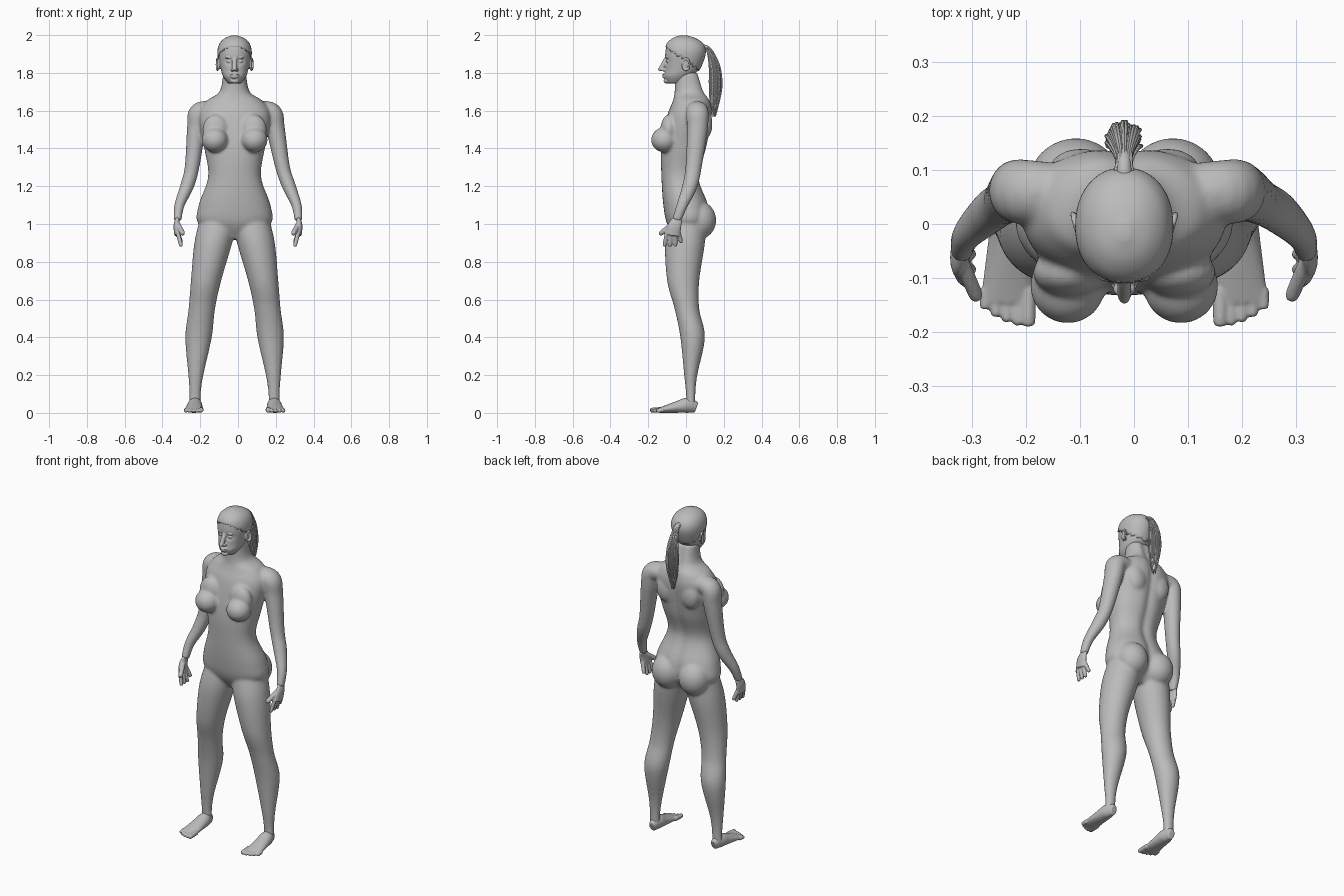
import bpy, bmesh, math, random
from mathutils import Vector, Matrix

default_cube = bpy.data.objects.get("Cube")
if default_cube:
    bpy.data.objects.remove(default_cube)

random.seed(4)
MIDDLE = -.018  # the trunk stands slightly off the middle of the arm span
SIDES = (-1, 1)
X_AXIS, Y_AXIS = Vector((1, 0, 0)), Vector((0, 1, 0))

SHADE = (.5, .5, .5, 1)
grey = bpy.data.materials.new("plain_grey")
grey.use_nodes = True
grey.diffuse_color = SHADE
grey.node_tree.nodes["Principled BSDF"].inputs["Base Color"].default_value = SHADE


def spline(points, steps=6):
    """Catmull-Rom curve through tuples of any length."""
    curve = []
    last = len(points) - 1
    for i in range(last):
        before, start, end, after = (points[min(max(j, 0), last)] for j in range(i - 1, i + 3))
        for step in range(steps):
            t = step / steps
            curve.append([p + t / 2 * (q - o + t * (2 * o - 5 * p + 4 * q - r + t * (3 * (p - q) + r - o)))
                          for o, p, q, r in zip(before, start, end, after)])
    return curve + [list(points[last])]


def skin(bm, rings):
    """Join rings of points into a closed surface."""
    rows = [[bm.verts.new(point) for point in ring] for ring in rings]
    for low, high in zip(rows, rows[1:]):
        for i in range(len(low)):
            bm.faces.new((low[i - 1], low[i], high[i], high[i - 1]))
    bm.faces.new(rows[0][::-1])
    bm.faces.new(rows[-1])


def circle(count):
    return [(math.cos(math.tau * i / count), math.sin(math.tau * i / count)) for i in range(count)]


def loft(bm, sections, power=1, groove=0):
    """Level sections: height, centre x, front y, back y, half width."""
    rings = []
    for z, centre, front, back, half in spline(sections):
        ring = []
        for c, s in circle(48):
            x = half * math.copysign(abs(c) ** power, c)
            y = (front + back) / 2 + (back - front) / 2 * math.copysign(abs(s) ** power, s)
            if s > 0:
                y -= groove * math.exp(-(x / .025) ** 2)
            ring.append((centre + x, y, z))
        rings.append(ring)
    skin(bm, rings)


def tube(bm, path, axis=X_AXIS, flat=1, sides=16):
    """Path of x, y, z and radius; flat scales the radius square to the axis."""
    points = spline(path)
    rings = []
    for i, (x, y, z, radius, *own_flat) in enumerate(points):
        ahead, behind = points[min(i + 1, len(points) - 1)], points[max(i - 1, 0)]
        along = (Vector(ahead[:3]) - Vector(behind[:3])).normalized()
        wide = (axis - along * along.dot(axis)).normalized()
        deep = along.cross(wide) * (own_flat[0] if own_flat else flat)
        rings.append([Vector((x, y, z)) + radius * (wide * c + deep * s) for c, s in circle(sides)])
    skin(bm, rings)


def taper(bm, start, end, radius):
    """Rounded, narrowing rod for fingers, toes and the nose."""
    start, end = Vector(start), Vector(end)
    tube(bm, [(*start.lerp(end, t), radius * size) for t, size in ((0, 1), (.5, 1), (.9, .9), (1, .5))])


def ball(bm, centre, radii):
    x, y, z = centre
    placed = Matrix.Translation((MIDDLE + x, y, z)) @ Matrix.Diagonal((*radii, 1))
    bmesh.ops.create_uvsphere(bm, u_segments=24, v_segments=16, radius=1, matrix=placed)


def ball_pair(bm, centre, radii):
    x, y, z = centre
    for side in SIDES:
        ball(bm, (side * x, y, z), radii)


def finish(bm, name, voxel=None, blend=0):
    """Make the object; a voxel size fuses its overlapping volumes."""
    bmesh.ops.recalc_face_normals(bm, faces=bm.faces)
    for face in bm.faces:
        face.smooth = True
    mesh = bpy.data.meshes.new(name)
    bm.to_mesh(mesh)
    bm.free()
    mesh.materials.append(grey)
    part = bpy.data.objects.new(name, mesh)
    bpy.context.collection.objects.link(part)
    if voxel:
        merge = part.modifiers.new("merge", 'REMESH')
        merge.mode, merge.voxel_size, merge.use_smooth_shade = 'VOXEL', voxel, True
        soften = part.modifiers.new("soften", 'SMOOTH')
        soften.factor, soften.iterations = .5, blend
    return part


# Body: trunk, legs and arms fused together
bm = bmesh.new()
trunk = [(.92, -.05, .06, .05), (1, -.1, .12, .19), (1.1, -.12, .12, .19), (1.25, -.13, .07, .14),
         (1.4, -.13, .11, .16), (1.57, -.1, .14, .19), (1.65, -.07, .13, .15), (1.7, -.06, .1, .08),
         (1.8, -.06, .07, .06)]
loft(bm, [(z, MIDDLE, front, back, half) for z, front, back, half in trunk], power=.9, groove=.014)

leg = [(1.06, -.08, .11, .1), (.9, -.11, .1, .1), (.7, -.1, .07, .08), (.55, -.06, .07, .07),
       (.4, -.03, .1, .07), (.2, -.01, .06, .04), (.1, 0, .05, .03), (.02, 0, .05, .03)]
arm = [(.1, .06, 1.6, .05), (.19, .06, 1.59, .06), (.21, .06, 1.5, .055), (.24, .04, 1.3, .043),
       (.27, .02, 1.2, .04), (.31, -.02, 1.1, .03), (.32, -.05, 1.02, .024)]
for side in SIDES:
    loft(bm, [(z, MIDDLE + side * (.21 - .12 * z * z), front, back, half) for z, front, back, half in leg])
    tube(bm, [(side * x + MIDDLE * 2 * max(0, z - 1.2), y, z, radius) for x, y, z, radius in arm],
         axis=Y_AXIS, flat=.9, sides=28)
ball_pair(bm, centre=(.09, .07, 1.02), radii=(.09, .09, .1))      # buttocks
ball_pair(bm, centre=(.105, -.115, 1.445), radii=(.07, .07, .066))  # breasts
ball_pair(bm, centre=(.1, -.09, 1.5), radii=(.07, .045, .08))
ball_pair(bm, centre=(.08, .1, 1.53), radii=(.06, .04, .08))      # shoulder blades
ball_pair(bm, centre=(.17, -.04, .56), radii=(.035, .02, .04))    # knee caps
finish(bm, "body", voxel=.0075, blend=9)

# Hands: flat palm, four fanned fingers and a thumb
bm = bmesh.new()
palm = [(.32, -.04, 1.03, .025), (.325, -.06, .99, .036), (.32, -.07, .94, .038)]
for side in SIDES:
    tube(bm, [(side * x, y, z, radius) for x, y, z, radius in palm], axis=Y_AXIS, flat=.45)
    for finger in range(4):
        y = -.1 + .02 * finger
        fan = .01 * (finger - 1.5)
        tip = .9 if finger == 3 else .88
        taper(bm, (side * .32, y, .96), (side * .3, y + fan, tip), .011)
    taper(bm, (side * .32, -.07, 1), (side * .29, -.14, .945), .014)
finish(bm, "hands", voxel=.004, blend=3)

# Feet: a wedge that widens and lowers towards the toes
bm = bmesh.new()
for side in SIDES:
    wedge = []
    for step in range(8):
        t = step / 7
        heel = min(1, .55 + 2 * t)
        width, height = heel * (.034 + .016 * t), heel * (.05 - .037 * t)
        wedge.append((MIDDLE + side * (.207 + .01 * t), .055 - .2 * t, height, width, height / width))
    tube(bm, wedge, sides=28)
    for toe in range(5):
        x = MIDDLE + side * (.178 + .02 * toe)
        radius = .011 if toe else .014
        taper(bm, (x, -.12, radius + .004), (x, -.19 + .002 * toe * toe, radius), radius)
finish(bm, "feet", voxel=.004, blend=3)

# Head with its face
skull = [(1.745, -.1, 0, .035), (1.78, -.115, .03, .06), (1.82, -.11, .07, .073), (1.9, -.11, .1, .087),
         (1.95, -.1, .09, .078), (1.98, -.07, .05, .05), (1.995, -.03, 0, .01)]
skull = [(z, MIDDLE, front, back, half) for z, front, back, half in skull]
bm = bmesh.new()
loft(bm, skull, power=.93)
for vert in bm.verts:
    if vert.co.y < 0:  # hollow the eye sockets
        across = (abs(vert.co.x - MIDDLE) - .03) / .02
        up = (vert.co.z - 1.862) / .015
        vert.co.y += .014 * math.exp(-across ** 2 - up ** 2)
taper(bm, (MIDDLE, -.132, 1.822), (MIDDLE, -.1, 1.88), .013)      # nose
ball(bm, centre=(0, -.136, 1.82), radii=(.011, .012, .01))
ball_pair(bm, centre=(.012, -.12, 1.816), radii=(.009, .012, .008))
ball(bm, centre=(0, -.114, 1.79), radii=(.026, .012, .006))       # lips
ball(bm, centre=(0, -.113, 1.778), radii=(.022, .012, .006))
ball(bm, centre=(0, -.105, 1.757), radii=(.022, .014, .013))      # chin
ball_pair(bm, centre=(.03, -.092, 1.861), radii=(.015, .012, .009))  # eyes
ball_pair(bm, centre=(.03, -.099, 1.88), radii=(.02, .009, .005))  # brows
ball_pair(bm, centre=(.08, 0, 1.845), radii=(.01, .014, .025))    # ears
for side in SIDES:
    rim = [(MIDDLE + side * (.09 + .005 * c), .018 * c, 1.845 + .03 * s, .006) for c, s in circle(10)]
    tube(bm, rim + rim[:1], sides=10)
finish(bm, "head", voxel=.0035, blend=3)

# Hair drawn back over the skull, cut along a sloping hairline
bm = bmesh.new()
loft(bm, skull, power=.93)
centres = [(face, face.calc_center_median()) for face in bm.faces]
bare = [face for face, centre in centres if centre.z < 1.862 - .7 * centre.y]
bmesh.ops.delete(bm, geom=bare, context='FACES')
shell = finish(bm, "hair_cap").modifiers.new("thickness", 'SOLIDIFY')
shell.thickness, shell.offset = .004, 1

# Ponytail: a core with thin strands laid round it
bm = bmesh.new()
tail = [(.08, 1.935, .02), (.12, 1.925, .015), (.15, 1.84, .028), (.157, 1.74, .034), (.152, 1.65, .025),
        (.15, 1.59, .008)]
tube(bm, [(MIDDLE, y, z, radius * .85) for y, z, radius in tail])
for c, s in circle(34):
    reach, slip = random.uniform(.75, 1), random.uniform(-.025, .02)
    strand = [(MIDDLE + radius * reach * c, y + radius * reach * s, z, .001 + .1 * radius)
              for y, z, radius in tail]
    x, y, z, thickness = strand.pop()
    tube(bm, strand + [(x, y, z + slip, thickness)], sides=6)
finish(bm, "ponytail")
